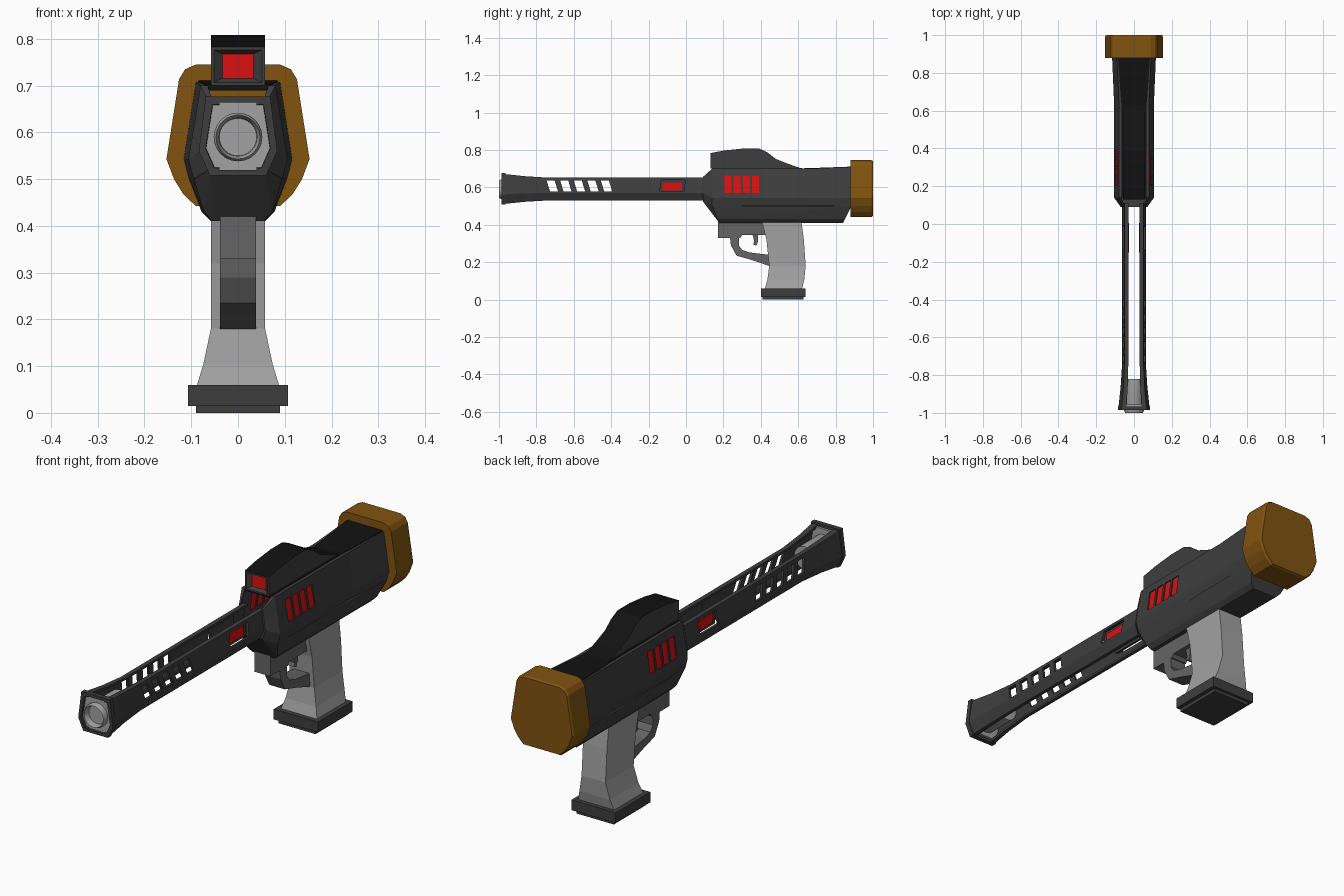
import bpy, bmesh, math
from mathutils import Vector

if "Cube" in bpy.data.objects:
    bpy.data.objects.remove(bpy.data.objects["Cube"])


def material(name, r, g, b):
    m = bpy.data.materials.new(name)
    m.use_nodes = True
    m.diffuse_color = (r, g, b, 1)
    m.node_tree.nodes["Principled BSDF"].inputs["Base Color"].default_value = (r, g, b, 1)
    return m


DARK = material("charcoal", .048, .048, .048)
BLACK = material("black", .006, .006, .006)
GREY = material("light grey", .36, .36, .36)
MID = material("mid grey", .13, .13, .13)
RED = material("red", .7, .006, .006)
ORANGE = material("burnt orange", .22, .088, .005)


def finish(name, bm, *mats, mirror=False):
    bmesh.ops.recalc_face_normals(bm, faces=bm.faces)
    mesh = bpy.data.meshes.new(name)
    bm.to_mesh(mesh)
    bm.free()
    for m in mats:
        mesh.materials.append(m)
    ob = bpy.data.objects.new(name, mesh)
    bpy.context.collection.objects.link(ob)
    if mirror:
        mod = ob.modifiers.new("mirror", 'MIRROR')
        mod.use_mirror_merge = False
    return ob


def add_loft(bm, rings, cap=True):
    """Skin a list of equal-length rings."""
    rows = [[bm.verts.new(p) for p in ring] for ring in rings]
    n = len(rows[0])
    for a, b in zip(rows, rows[1:]):
        for i in range(n):
            j = (i + 1) % n
            bm.faces.new((a[i], a[j], b[j], b[i]))
    if cap:
        bm.faces.new(rows[0])
        bm.faces.new(rows[-1])


def loft(name, rings, *mats, cap=True, mirror=False):
    bm = bmesh.new()
    add_loft(bm, rings, cap)
    return finish(name, bm, *mats, mirror=mirror)


def prisms(name, outlines, x0, x1, *mats, mirror=False):
    """Side outlines (y, z) pushed across x."""
    bm = bmesh.new()
    for pts in outlines:
        add_loft(bm, [[(x, y, z) for y, z in pts] for x in (x0, x1)])
    return finish(name, bm, *mats, mirror=mirror)


def hull(name, pts, *mats):
    """Convex block from points on the +x side and their mirror images."""
    bm = bmesh.new()
    for x, y, z in pts:
        bm.verts.new((x, y, z))
        bm.verts.new((-x, y, z))
    bmesh.ops.convex_hull(bm, input=bm.verts)
    bmesh.ops.dissolve_limit(bm, angle_limit=.01, verts=bm.verts, edges=bm.edges)
    return finish(name, bm, *mats)


def rect(y0, y1, z0, z1, lean=0):
    return [(y0, z0), (y1, z0), (y1 - lean, z1), (y0 - lean, z1)]


def cut(ob, cutter):
    mod = ob.modifiers.new("cut", 'BOOLEAN')
    mod.object, mod.solver = cutter, 'EXACT'
    mesh = bpy.data.meshes.new_from_object(
        ob.evaluated_get(bpy.context.evaluated_depsgraph_get()))
    ob.modifiers.clear()
    ob.data = mesh
    bpy.data.objects.remove(cutter)


def across(half, y):
    """Full ring from the +x half of a section, listed top to bottom."""
    return [(x, y, z) for x, z in half] + [(-x, y, z) for x, z in reversed(half)]


# Barrel shroud: two C-shaped sides, open above and below, flared at the muzzle
MID_Z = .59
C = [(.03, .062), (.05, .062), (.063, -.02), (.045, -.06), (.03, -.06),
     (.03, -.05), (.038, -.05), (.052, -.018), (.041, .052), (.03, .052)]
shroud = loft("barrel_shroud", [[(x * s, y, MID_Z + z * s) for x, z in C]
              for y, s in ((.11, 1), (-.74, 1), (-.86, 1.12), (-.985, 1.33))],
              DARK, mirror=True)
vents = [rect(-.727 + i * .0725, -.684 + i * .0725, .577, .636, .018) for i in range(5)]
cut(shroud, prisms("vent_cutter", vents, -.2, .2))
window = [(-.14, .578), (-.012, .578), (-.004, .638), (-.132, .638)]
cut(shroud, prisms("window_cutter", [window], -.2, .2))
prisms("barrel_window_back", [rect(-.15, .005, .57, .643)], .026, .036, DARK, mirror=True)
prisms("barrel_window_light", [rect(-.125, -.022, .583, .627)], .036, .043, RED, mirror=True)

# Muzzle: dark rim, grey plate and bored tube
HEX = [(.069, .677), (.084, .56), (.06, .508)]
HEX_IN = [(.06, .664), (.073, .562), (.053, .52)]
loft("muzzle_rim", [across(HEX, -.986), across(HEX, -.965), across(HEX_IN, -.965),
                    across(HEX_IN, -.986), across(HEX, -.986)], DARK, cap=False)
loft("muzzle_plate", [across(HEX_IN, -.975), across(HEX_IN, -.955)], GREY)
N = 24
tube = loft("muzzle_tube", [[(r * math.cos(a * math.tau / N), y, MID_Z + r * math.sin(a * math.tau / N))
            for a in range(N)]
            for r, y in ((.05, -.82), (.052, -.99), (.047, -1), (.041, -.985), (.036, -.93))], GREY)
bpy.context.view_layer.objects.active = tube
tube.select_set(True)
bpy.ops.object.shade_smooth_by_angle(angle=math.radians(35))

# Body: hollow side shells, open along the top
FRONT = [(.05, .655), (.057, .655), (.07, .57), (.055, .525),
         (.045, .525), (.058, .57), (.052, .645), (.05, .645)]
SIDE = [(.065, .70), (.08, .70), (.106, .543), (.095, .50),
        (.078, .50), (.09, .543), (.068, .685), (.065, .685)]
REAR = [(x + .01, z + .008 * (z > .6)) for x, z in SIDE]
body = loft("body_shell", [[(x, y, z) for x, z in half] for y, half in
            ((.09, FRONT), (.14, SIDE), (.65, SIDE), (.885, REAR))], DARK, mirror=True)
stripes = [rect(.207 + i * .049, .245 + i * .049, .57, .663, .003) for i in range(4)]
cut(body, prisms("stripe_cutter", stripes, -.2, .2))


def wall_x(z):
    return .106 - .1656 * (z - .543)


bm = bmesh.new()
for s in stripes:
    add_loft(bm, [[(wall_x(z) - d, y, z) for y, z in s] for d in (.005, .012)])
finish("body_stripes", bm, RED, mirror=True)
hull("body_keel", [(.055, .09, .525), (.095, .14, .502), (.105, .885, .50),
                   (.073, .168, .43), (.078, .85, .43),
                   (.055, .178, .41), (.058, .84, .41)], DARK)
loft("top_strip", [[(-w, y, z), (w, y, z), (w, y, z - .012), (-w, y, z - .012)]
     for y, w, z in ((.14, .066, .702), (.63, .066, .702), (.67, .07, .703), (.885, .085, .711))], BLACK)

# Sight hump: black top, recessed red lens at the front
hump = [(.13, .70), (.13, .783), (.205, .797), (.31, .808), (.39, .808), (.435, .787),
        (.48, .752), (.54, .728), (.605, .705), (.63, .70)]
sight = prisms("sight", [hump], -.058, .058, DARK, BLACK, RED)
bm = bmesh.new()
bm.from_mesh(sight.data)
for f in bm.faces:
    f.material_index = int(f.normal.z > .1)
lens = [f for f in bm.faces if f.normal.y < -.9]
bmesh.ops.inset_region(bm, faces=lens, thickness=.01)
bmesh.ops.inset_region(bm, faces=lens, thickness=.012, depth=-.015)
for f in lens:
    f.material_index = 2
    for v in f.verts:
        v.co.x *= .78
bm.to_mesh(sight.data)
bm.free()

# Rear cap
CAP = [(.09, .745), (.113, .735), (.126, .714), (.153, .543), (.137, .50), (.117, .468), (.09, .442)]


def cap_ring(y, s):
    return across([(x * s, MID_Z + (z - MID_Z) * s) for x, z in CAP], y)


loft("rear_cap", [cap_ring(.88, 1), cap_ring(.992, 1), cap_ring(1, .97)], ORANGE)

# Grip: rectangular rings, waisted in front and flared at the foot
grip = [(.42, .405, .617, .058), (.32, .43, .63, .058), (.18, .445, .64, .058),
        (.105, .435, .632, .074), (.055, .42, .62, .089)]
loft("grip", [[(-w, a, z), (w, a, z), (w, b, z), (-w, b, z)] for z, a, b, w in grip], GREY)
prisms("grip_base", [rect(.4, .64, .015, .06)], -.107, .107, DARK)
prisms("grip_foot", [rect(.408, .628, 0, .016)], -.09, .09, DARK)

# Trigger group
prisms("trigger_housing", [[(.17, .42), (.17, .33), (.29, .33), (.3, .345), (.43, .345), (.43, .42)]],
       -.038, .038, MID)
prisms("trigger_guard", [[(.235, .335), (.24, .29), (.27, .235), (.35, .212), (.45, .178), (.45, .24),
                          (.41, .243), (.34, .252), (.3, .265), (.283, .29), (.285, .335)]],
       -.038, .038, MID)
prisms("trigger", [[(.355, .35), (.365, .31), (.358, .295), (.375, .288), (.385, .31), (.385, .35)]],
       -.02, .02, MID)
